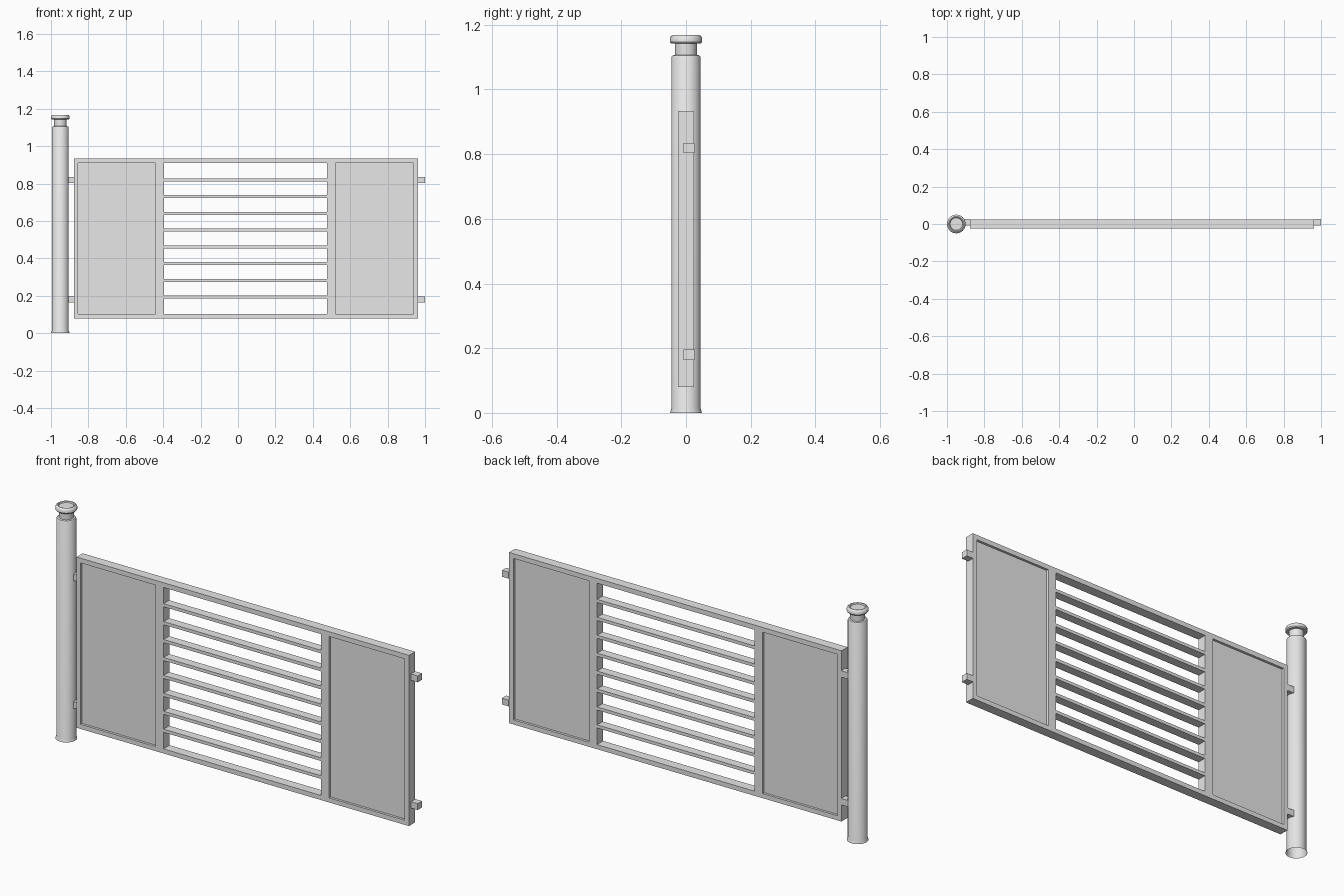
import bpy
import bmesh
import math
from mathutils import Vector

cube = bpy.data.objects.get("Cube")
if cube:
    bpy.data.objects.remove(cube, do_unlink=True)

# Single painted metal colour
GREY = (0.8, 0.8, 0.8, 1)
metal = bpy.data.materials.new("grey metal")
metal.use_nodes = True
metal.diffuse_color = GREY
bsdf = next(n for n in metal.node_tree.nodes if n.type == 'BSDF_PRINCIPLED')
bsdf.inputs["Base Color"].default_value = GREY


def finish(name, bm):
    mesh = bpy.data.meshes.new(name)
    bm.to_mesh(mesh)
    bm.free()
    obj = bpy.data.objects.new(name, mesh)
    bpy.context.collection.objects.link(obj)
    mesh.materials.append(metal)
    return obj


def box(name, x, y, z):
    """Box from (min, max) pairs on each axis."""
    bm = bmesh.new()
    bmesh.ops.create_cube(bm, size=1)
    for v in bm.verts:
        v.co = Vector([(a + b) / 2 + c * (b - a) for c, (a, b) in zip(v.co, (x, y, z))])
    return finish(name, bm)


def lathe(name, profile, centre_x, steps=32):
    """Turned part from (radius, height) points."""
    bm = bmesh.new()
    verts = [bm.verts.new((r, 0, z)) for r, z in profile]
    edges = [bm.edges.new(pair) for pair in zip(verts, verts[1:])]
    bmesh.ops.spin(bm, geom=verts + edges, cent=(0, 0, 0), axis=(0, 0, 1),
                   angle=math.tau, steps=steps, use_duplicate=False)
    bmesh.ops.remove_doubles(bm, verts=bm.verts, dist=0.0001)
    bmesh.ops.recalc_face_normals(bm, faces=bm.faces)
    # The open shell must face away from the axis
    if sum(f.normal.dot(Vector((f.calc_center_median().x, f.calc_center_median().y, 0)))
           for f in bm.faces) < 0:
        bmesh.ops.reverse_faces(bm, faces=bm.faces)
    obj = finish(name, bm)
    obj.location.x = centre_x
    bpy.ops.object.select_all(action='DESELECT')
    obj.select_set(True)
    bpy.context.view_layer.objects.active = obj
    bpy.ops.object.shade_smooth_by_angle(angle=math.radians(35))
    return obj


# Gate frame: a cell layout with three openings, extruded through its depth
FRONT, BACK = -0.024, 0.024
xs = [-0.877, -0.856, -0.441, -0.396, 0.476, 0.521, 0.938, 0.963]
zs = [0.08, 0.103, 0.91, 0.934]
bm = bmesh.new()
grid = [[bm.verts.new((x, FRONT, z)) for z in zs] for x in xs]
for i in range(len(xs) - 1):
    for j in range(len(zs) - 1):
        if j == 1 and i in (1, 3, 5):
            continue
        bm.faces.new((grid[i][j], grid[i + 1][j], grid[i + 1][j + 1], grid[i][j + 1]))
extruded = bmesh.ops.extrude_face_region(bm, geom=bm.faces[:], use_keep_orig=True)
for v in extruded["geom"]:
    if isinstance(v, bmesh.types.BMVert):
        v.co.y = BACK
bmesh.ops.recalc_face_normals(bm, faces=bm.faces)
finish("gate_frame", bm)

# Recessed panels at both ends
for name, i in (("right_panel", 1), ("left_panel", 5)):
    box(name, (xs[i], xs[i + 1]), (-0.012, 0.012), (zs[1], zs[2]))

# Evenly spaced horizontal slats in the middle
SLATS = 8
gap = (zs[2] - zs[1]) / (SLATS + 1)
for n in range(1, SLATS + 1):
    z = zs[1] + n * gap
    box(f"slat_{n}", (xs[3], xs[4]), (-0.022, 0.022), (z - 0.008, z + 0.008))

# Hinge blocks beside the post and latch blocks on the free end
for level, z in (("lower", 0.18), ("upper", 0.819)):
    box(level + "_hinge", (-0.92, xs[0]), (-0.008, 0.026), (z - 0.016, z + 0.016))
    box(level + "_latch", (xs[-1], 1.0), (-0.008, 0.026), (z - 0.016, z + 0.016))

# Round post, open underneath, with flared foot, neck and dished cap
lathe("post", [(0.049, 0), (0.048, 0.006), (0.045, 0.013), (0.045, 1.1),
               (0.042, 1.105), (0.034, 1.107), (0.034, 1.142)], -0.95)
lathe("post_cap", [(0.034, 1.142), (0.046, 1.142), (0.05, 1.147), (0.05, 1.158),
                   (0.046, 1.165), (0.041, 1.168), (0.036, 1.167),
                   (0.033, 1.162), (0, 1.162)], -0.95)
